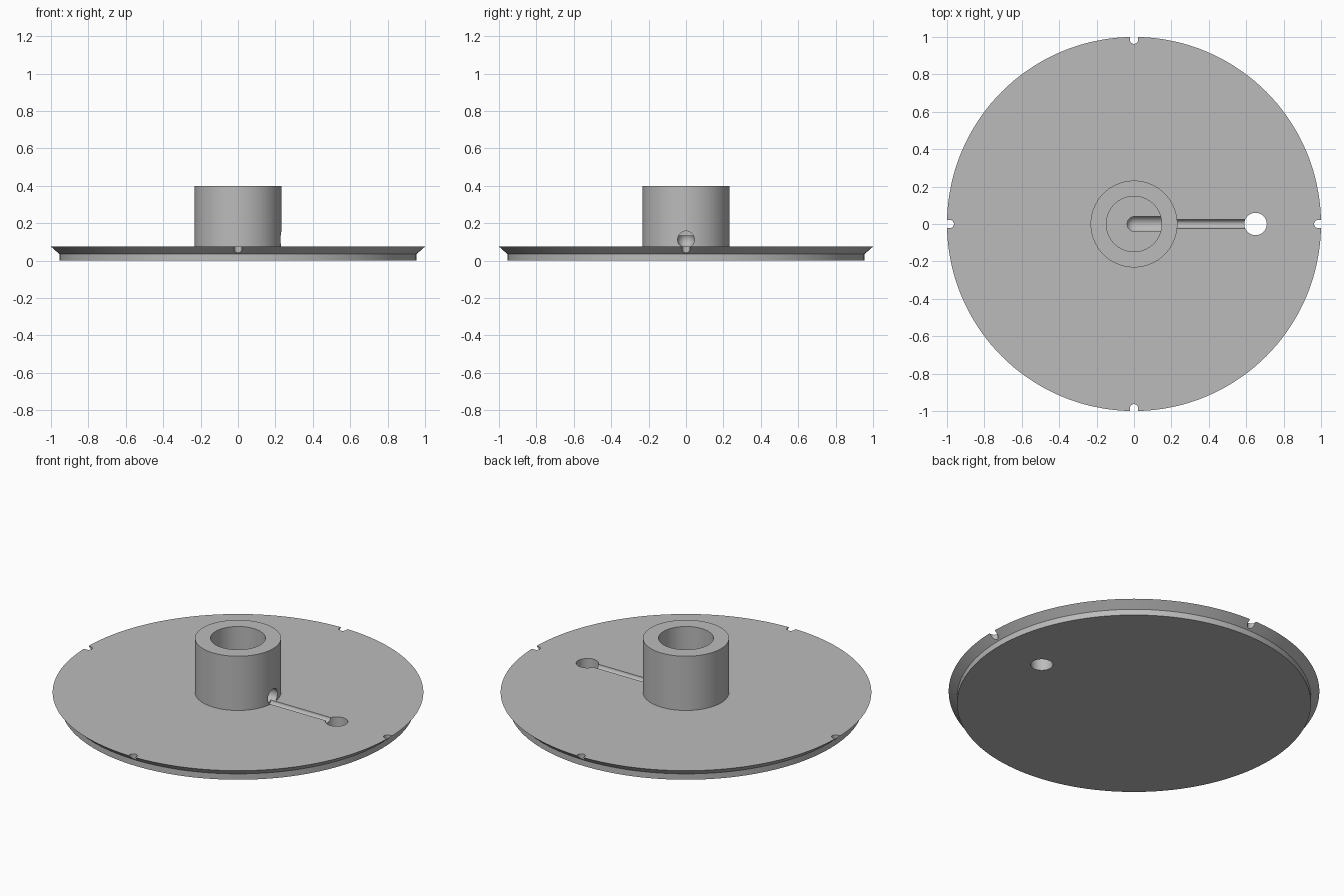
import bpy
import bmesh
from math import pi, radians
from mathutils import Matrix, Vector

cube = bpy.data.objects.get("Cube")
if cube:
    bpy.data.objects.remove(cube, do_unlink=True)

grey = bpy.data.materials.new("plain grey")
grey.use_nodes = True
grey.diffuse_color = (0.5, 0.5, 0.5, 1)
grey.node_tree.nodes["Principled BSDF"].inputs["Base Color"].default_value = (0.5, 0.5, 0.5, 1)


def add_object(name, bm):
    bmesh.ops.recalc_face_normals(bm, faces=bm.faces)
    mesh = bpy.data.meshes.new(name)
    bm.to_mesh(mesh)
    bm.free()
    mesh.materials.append(grey)
    obj = bpy.data.objects.new(name, mesh)
    bpy.context.collection.objects.link(obj)
    return obj


def lathe(name, profile, steps):
    """Revolve (radius, z) points around the z axis into a closed solid."""
    bm = bmesh.new()
    verts = [bm.verts.new((r, 0, z)) for r, z in profile]
    edges = [bm.edges.new(pair) for pair in zip(verts, verts[1:])]
    bmesh.ops.spin(bm, geom=verts + edges, axis=(0, 0, 1), cent=(0, 0, 0),
                   angle=2 * pi, steps=steps)
    bmesh.ops.remove_doubles(bm, verts=bm.verts, dist=1e-5)
    return add_object(name, bm)


def rod(name, start, end, radius, round_start=False):
    """Cylinder cutter between two points, optionally with a domed start."""
    start, end = Vector(start), Vector(end)
    axis = end - start
    half = [(0, axis.length), (radius, axis.length), (radius, 0)]
    if round_start:
        half += [(radius * math_c, -radius * math_s) for math_c, math_s in dome]
    half.append((0, -radius if round_start else 0))
    obj = lathe(name, half, 48)
    turn = Vector((0, 0, 1)).rotation_difference(axis).to_matrix().to_4x4()
    obj.data.transform(Matrix.Translation(start) @ turn)
    return obj


quarter = [Matrix.Rotation(pi / 2 * i / 10, 2) @ Vector((1, 0)) for i in range(1, 10)]
dome = [(v.x, abs(v.y)) for v in quarter]

# Flared disc with a hollow hub
TOP, FLOOR, HUB_TOP = 0.075, 0.134, 0.398
wheel = lathe("disc_with_hub", [
    (0, 0), (0.955, 0), (0.955, 0.035), (1, TOP), (0.232, TOP),
    (0.232, HUB_TOP), (0.148, HUB_TOP), (0.148, FLOOR), (0, FLOOR)], 144)

# Hub side hole, surface groove and through hole
cutters = [
    rod("hub_hole_cutter", (0.003, 0, 0.113), (0.235, 0, 0.113), 0.045, True),
    rod("groove_cutter", (0.2, 0, TOP), (0.65, 0, TOP), 0.023),
    rod("through_hole_cutter", (0.65, 0, -0.1), (0.65, 0, 0.2), 0.06),
]

# Four rounded notches in the rim
for i in range(4):
    bm = bmesh.new()
    outline = [(1.1, -0.022), (1.1, 0.022)]
    for k in range(17):
        v = Matrix.Rotation(pi / 2 + pi * k / 16, 2) @ Vector((0.022, 0))
        outline.append((0.985 + v.x, v.y))
    face = bm.faces.new([bm.verts.new((x, y, -0.1)) for x, y in outline])
    up = bmesh.ops.extrude_face_region(bm, geom=[face])["geom"]
    bmesh.ops.translate(bm, vec=(0, 0, 0.3),
                        verts=[g for g in up if isinstance(g, bmesh.types.BMVert)])
    bmesh.ops.rotate(bm, verts=bm.verts, cent=(0, 0, 0),
                     matrix=Matrix.Rotation(i * pi / 2, 3, 'Z'))
    cutters.append(add_object("rim_notch_cutter", bm))

# Carve the openings, then discard the cutters
bpy.ops.object.select_all(action='DESELECT')
bpy.context.view_layer.objects.active = wheel
wheel.select_set(True)
for cutter in cutters:
    cutter.hide_render = True
    mod = wheel.modifiers.new("cut", 'BOOLEAN')
    mod.operation = 'DIFFERENCE'
    mod.solver = 'EXACT'
    mod.object = cutter
    bpy.ops.object.modifier_apply(modifier=mod.name)
    bpy.data.objects.remove(cutter, do_unlink=True)

bpy.ops.object.shade_smooth_by_angle(angle=radians(30))
